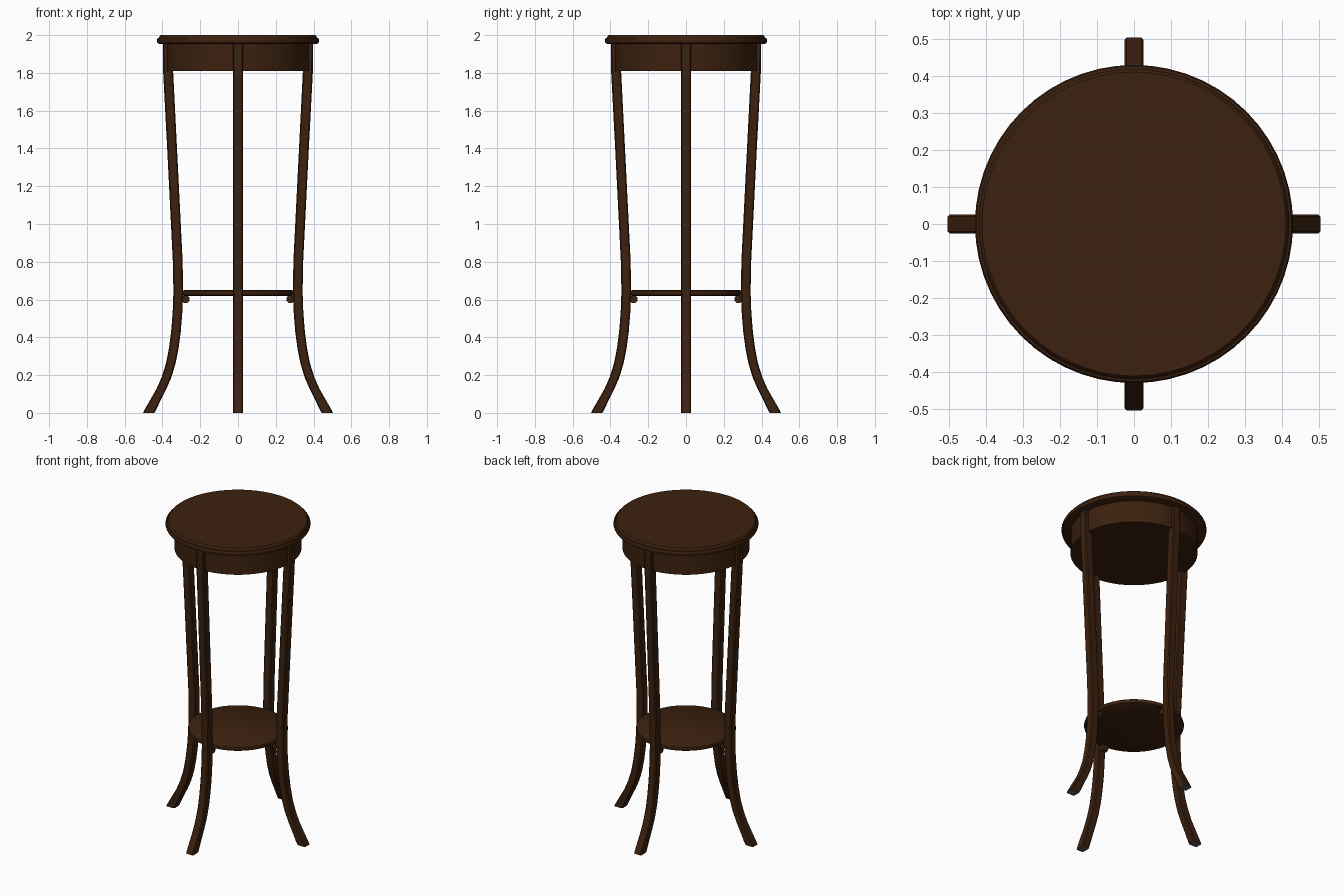
import bpy, bmesh, math
from mathutils import Vector

if "Cube" in bpy.data.objects:
    bpy.data.objects.remove(bpy.data.objects["Cube"])


def material(name, rgb):
    m = bpy.data.materials.new(name)
    m.diffuse_color = (*rgb, 1)
    m.use_nodes = True
    m.node_tree.nodes["Principled BSDF"].inputs["Base Color"].default_value = m.diffuse_color
    return m


WOOD = material("dark_walnut", (0.045, 0.0152, 0.0045))
PAD = material("grey_felt", (0.10, 0.10, 0.11))


def finish(name, bm, mats):
    bmesh.ops.recalc_face_normals(bm, faces=bm.faces)
    me = bpy.data.meshes.new(name)
    bm.to_mesh(me)
    bm.free()
    for m in mats:
        me.materials.append(m)
    ob = bpy.data.objects.new(name, me)
    bpy.context.collection.objects.link(ob)
    bpy.ops.object.select_all(action='DESELECT')
    ob.select_set(True)
    bpy.context.view_layer.objects.active = ob
    bpy.ops.object.shade_smooth_by_angle(angle=math.radians(35))
    return ob


def turned(name, profile, sides=56):
    """Solid of revolution from (radius, z) points, capped at both ends."""
    bm = bmesh.new()
    rings = [[bm.verts.new((r * math.cos(2 * math.pi * i / sides),
                            r * math.sin(2 * math.pi * i / sides), z))
              for i in range(sides)] for r, z in profile]
    for a, b in zip(rings, rings[1:]):
        for i in range(sides):
            j = (i + 1) % sides
            bm.faces.new((a[i], a[j], b[j], b[i]))
    bm.faces.new(rings[0])
    bm.faces.new(rings[-1])
    return finish(name, bm, [WOOD])


# Round top with moulded edge, apron drum and lower shelf
turned("table_top", [(0.415, 1.953), (0.426, 1.958), (0.429, 1.966), (0.429, 1.976),
                     (0.425, 1.984), (0.418, 1.986), (0.416, 1.994), (0.41, 2.0)])
turned("apron", [(0.376, 1.81), (0.376, 1.955)])
turned("shelf", [(0.285, 0.618), (0.293, 0.623), (0.296, 0.634),
                 (0.293, 0.645), (0.285, 0.65)])

# Leg side profile: (inner, outer, z) from foot to top
LEG = [(0.443, 0.503, 0.0), (0.434, 0.496, 0.015), (0.408, 0.464, 0.07),
       (0.378, 0.430, 0.13), (0.352, 0.404, 0.19), (0.331, 0.382, 0.26),
       (0.315, 0.366, 0.34), (0.303, 0.354, 0.43), (0.295, 0.346, 0.53),
       (0.291, 0.342, 0.64), (0.293, 0.345, 0.80), (0.303, 0.355, 1.0),
       (0.323, 0.375, 1.4), (0.343, 0.396, 1.80), (0.344, 0.397, 1.955)]
HALF, CH = 0.026, 0.006


def leg(name, angle):
    bm = bmesh.new()
    c, s = math.cos(angle), math.sin(angle)
    rings = []
    for a, b, z in LEG:
        # rectangle with chamfered corners
        sec = [(a + CH, -HALF), (b - CH, -HALF), (b, -HALF + CH), (b, HALF - CH),
               (b - CH, HALF), (a + CH, HALF), (a, HALF - CH), (a, -HALF + CH)]
        rings.append([bm.verts.new((r * c - t * s, r * s + t * c, z)) for r, t in sec])
    for p, q in zip(rings, rings[1:]):
        for i in range(8):
            j = (i + 1) % 8
            bm.faces.new((p[i], p[j], q[j], q[i]))
    bm.faces.new(rings[0]).material_index = 1   # felt under the foot
    bm.faces.new(rings[-1])
    finish(name, bm, [WOOD, PAD])


def bracket(name, angle):
    """Small rounded block under the shelf against a leg."""
    bm = bmesh.new()
    out = Vector((math.cos(angle), math.sin(angle), 0))
    side = Vector((-out.y, out.x, 0))
    arc = [(0.278 + 0.022 * math.cos(t), 0.602 + 0.022 * math.sin(t))
           for t in [2 * math.pi * k / 14 for k in range(14)]]
    ends = [[bm.verts.new(out * r + side * w + Vector((0, 0, z))) for r, z in arc]
            for w in (-0.018, 0.018)]
    for i in range(14):
        j = (i + 1) % 14
        bm.faces.new((ends[0][i], ends[0][j], ends[1][j], ends[1][i]))
    bm.faces.new(ends[0])
    bm.faces.new(ends[1])
    finish(name, bm, [WOOD])


# Four legs with shelf brackets
for k, pos in enumerate(("right", "back", "left", "front")):
    leg(pos + "_leg", k * math.pi / 2)
    bracket(pos + "_bracket", k * math.pi / 2)
